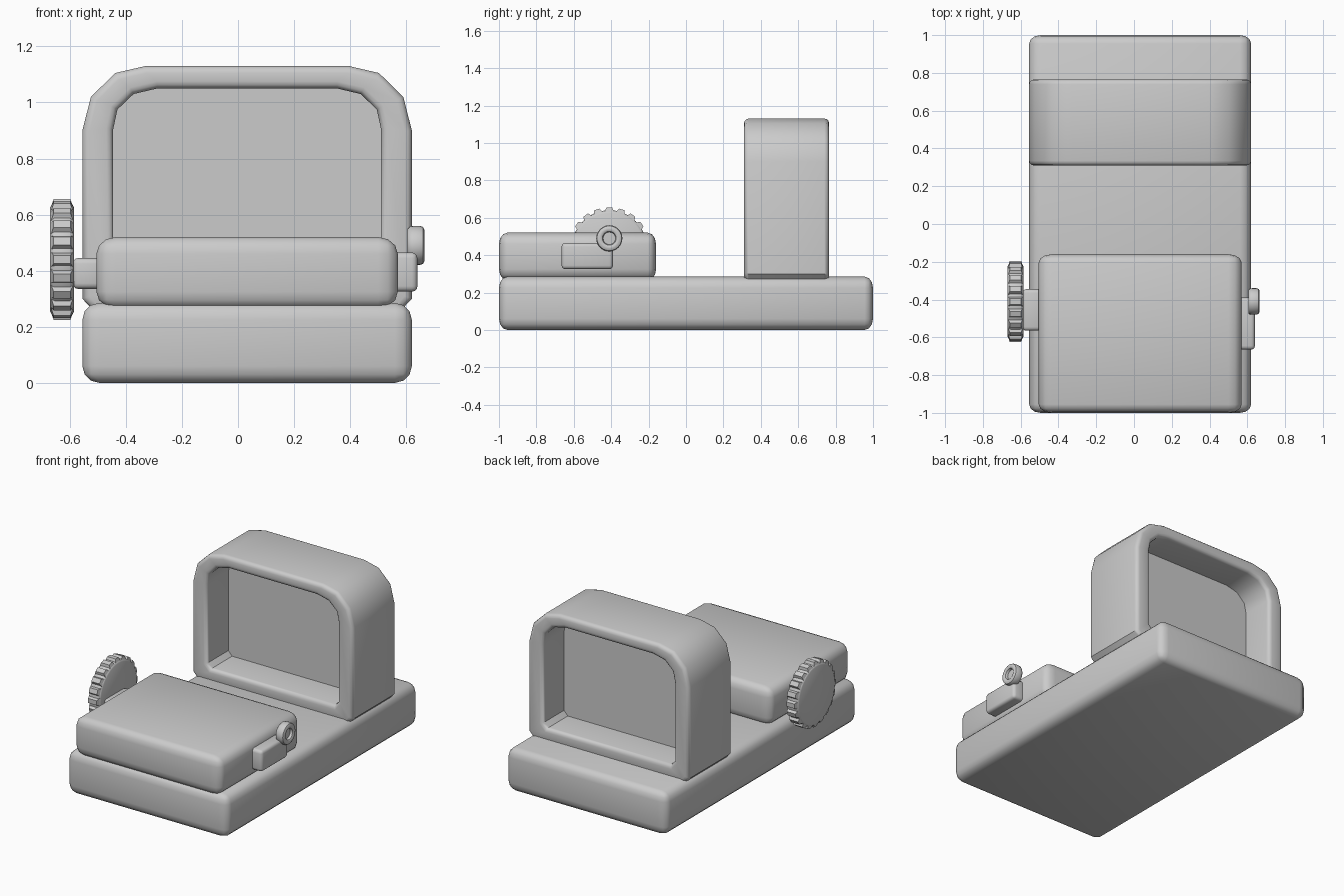
import bpy, bmesh, math
from mathutils import Matrix, Vector

if "Cube" in bpy.data.objects:
    bpy.data.objects.remove(bpy.data.objects["Cube"])

grey = bpy.data.materials.new("plain grey")
grey.diffuse_color = (0.6, 0.6, 0.6, 1)
grey.use_nodes = True
grey.node_tree.nodes["Principled BSDF"].inputs["Base Color"].default_value = grey.diffuse_color
CX = 0.0325  # centre line of the body


def finish(name, bm, angle=40):
    bmesh.ops.recalc_face_normals(bm, faces=bm.faces)
    mesh = bpy.data.meshes.new(name)
    bm.to_mesh(mesh)
    bm.free()
    mesh.materials.append(grey)
    ob = bpy.data.objects.new(name, mesh)
    bpy.context.collection.objects.link(ob)
    bpy.ops.object.select_all(action='DESELECT')
    ob.select_set(True)
    bpy.context.view_layer.objects.active = ob
    bpy.ops.object.shade_smooth_by_angle(angle=math.radians(angle))
    return ob


def rounded_box(name, lo, hi, radius, segments=3):
    """Box from corner to corner; radius gives the edge rounding along x, y, z."""
    lo, hi, r = Vector(lo), Vector(hi), Vector(radius)
    bm = bmesh.new()
    bmesh.ops.create_cube(bm, size=1)
    for v in bm.verts:
        v.co = Vector([v.co[i] * (hi[i] - lo[i]) / r[i] for i in range(3)])
    bmesh.ops.bevel(bm, geom=bm.edges[:], offset=1, segments=segments,
                    profile=0.5, affect='EDGES')
    mid = (lo + hi) / 2
    for v in bm.verts:
        v.co = Vector([v.co[i] * r[i] + mid[i] for i in range(3)])
    return finish(name, bm)


def lathe_x(name, profile, y, z, sides):
    """Revolve (x, radius) pairs about an axis along x; zero radius closes an end."""
    bm = bmesh.new()
    verts = [bm.verts.new((x, y, z + r)) for x, r in profile]
    edges = [bm.edges.new(p) for p in zip(verts, verts[1:])]
    bmesh.ops.spin(bm, geom=verts + edges, cent=(0, y, z), axis=(1, 0, 0),
                   angle=math.tau, steps=sides)
    bmesh.ops.remove_doubles(bm, verts=bm.verts, dist=1e-4)
    return finish(name, bm)


def mirrored(half):
    return [(CX + x, z) for x, z in half] + [(CX - x, z) for x, z in reversed(half)]


# base rail and the housing on it
rounded_box("base", (-0.555, -1, 0), (0.62, 1, 0.285), (0.06, 0.045, 0.06))
rounded_box("housing", (-0.505, -1, 0.265), (0.57, -0.16, 0.52), (0.07, 0.045, 0.06))

# window hood: outer and inner outlines joined into a deep ring
outer = mirrored([(0.55, 0.26), (0.5875, 0.30), (0.5875, 0.90),
                  (0.557, 1.02), (0.47, 1.105), (0.362, 1.13)])
inner = mirrored([(0.45, 0.355), (0.4775, 0.385), (0.4775, 0.905),
                  (0.4625, 0.975), (0.405, 1.03), (0.32, 1.05)])
bm = bmesh.new()
loops = [[bm.verts.new((x, y, z)) for x, z in pts]
         for pts, y in ((outer, 0.31), (inner, 0.31), (inner, 0.765), (outer, 0.765))]
n = len(outer)
rims = []
for k in range(4):
    a, b = loops[k], loops[(k + 1) % 4]
    for i in range(n):
        j = (i + 1) % n
        bm.faces.new((a[i], a[j], b[j], b[i]))
for loop in loops:
    rims += [bm.edges.get((loop[i], loop[(i + 1) % n])) for i in range(n)]
bmesh.ops.bevel(bm, geom=rims, offset=0.025, segments=3, profile=0.5, affect='EDGES')
finish("window_hood", bm)

# pane in the middle of the hood, its edge tucked into the ring
bm = bmesh.new()
face = bm.faces.new([bm.verts.new((CX + (x - CX) * 1.02, 0.535, 0.70 + (z - 0.70) * 1.02))
                     for x, z in inner])
ext = bmesh.ops.extrude_face_region(bm, geom=[face])
for v in ext["geom"]:
    if isinstance(v, bmesh.types.BMVert):
        v.co.y += 0.01
finish("window_pane", bm)

# left side: mount, dial and grip ridges
rounded_box("dial_mount", (-0.59, -0.565, 0.335), (-0.48, -0.345, 0.445), (0.02, 0.02, 0.02))
DY, DZ = -0.41, 0.44
lathe_x("dial", [(-0.67, 0), (-0.67, 0.185), (-0.665, 0.195), (-0.655, 0.2),
                 (-0.60, 0.2), (-0.59, 0.195), (-0.585, 0.185), (-0.585, 0)], DY, DZ, 40)
bm = bmesh.new()
RIDGES = 20
for i in range(RIDGES):
    made = bmesh.ops.create_cube(bm, size=1)["verts"]
    for v in made:
        top = v.co.z > 0
        v.co = Vector((v.co.x * (0.06 if top else 0.078),
                       v.co.y * (0.03 if top else 0.052),
                       0.215 if top else 0.19))
    place = Matrix.Translation((-0.6275, DY, DZ)) @ Matrix.Rotation(math.tau * i / RIDGES, 4, 'X')
    bmesh.ops.transform(bm, matrix=place, verts=made)
finish("dial_ridges", bm, 50)

# right side: latch block and hollow button
rounded_box("latch_block", (0.54, -0.665, 0.325), (0.64, -0.39, 0.465), (0.02, 0.02, 0.02))
lathe_x("button", [(0.605, 0), (0.605, 0.06), (0.613, 0.068), (0.625, 0.07),
                   (0.648, 0.07), (0.66, 0.066), (0.665, 0.056), (0.665, 0.045),
                   (0.66, 0.037), (0.645, 0.033), (0.645, 0)], -0.41, 0.49, 24)
